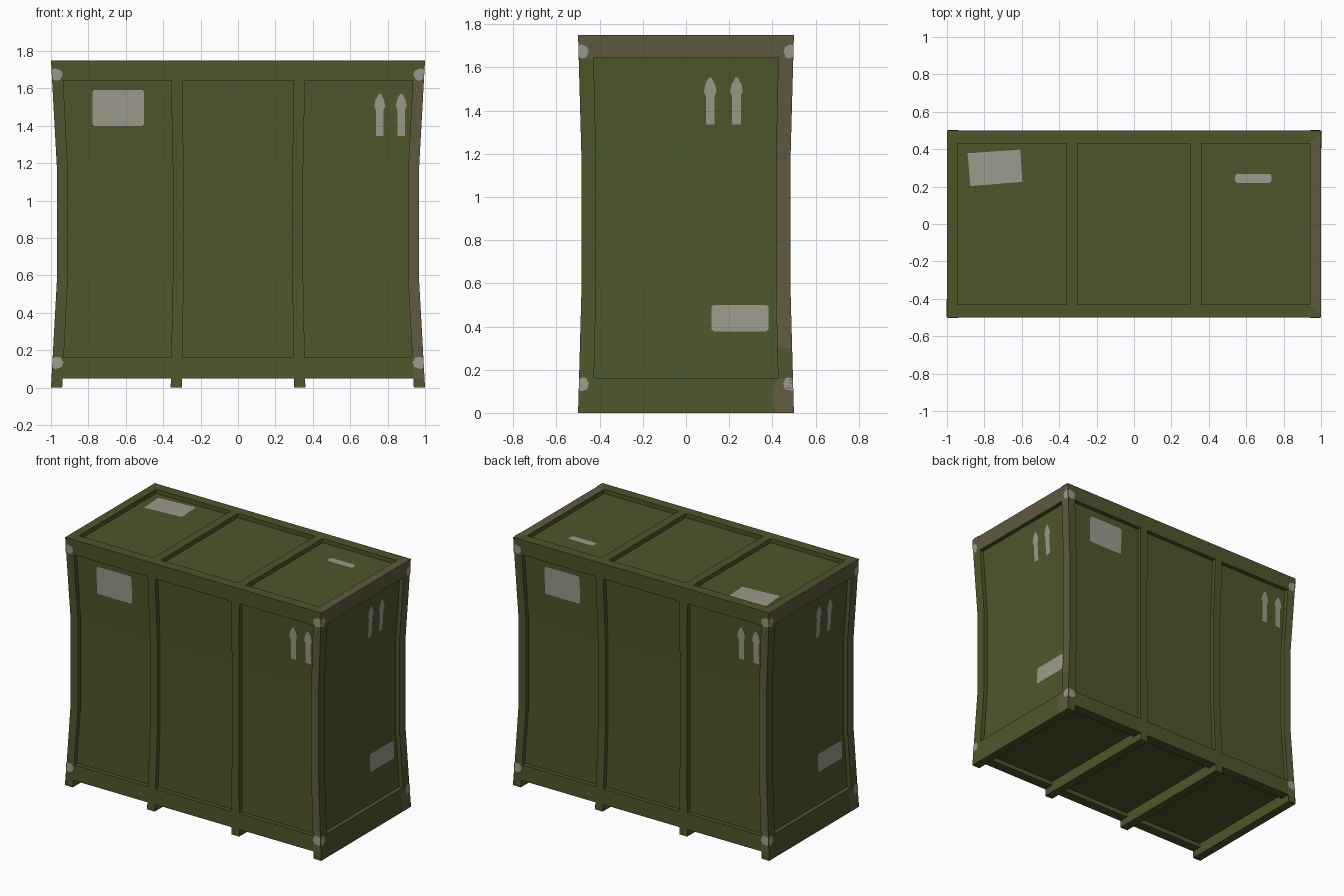
import bpy, bmesh
from mathutils import Vector

if "Cube" in bpy.data.objects:
    bpy.data.objects.remove(bpy.data.objects["Cube"])

XS = [-1, -.94, -.36, -.30, .30, .36, .94, 1]
YS = [-.5, -.43, .43, .5]
ZS = [.05, .16, .30, .58, 1.17, 1.643, 1.75]
DEPTH = .03          # panel recess


def material(name, rgb):
    m = bpy.data.materials.new(name)
    m.diffuse_color = (*rgb, 1)
    m.use_nodes = True
    m.node_tree.nodes["Principled BSDF"].inputs["Base Color"].default_value = m.diffuse_color
    return m


GREEN = material("olive_green", (.077, .094, .025))
BROWN = material("worn_brown", (.117, .102, .051))
GREY = material("pale_grey", (.335, .325, .265))
MATS = [GREEN, BROWN, GREY]


def pinch(z):
    # crate walls draw in slightly at mid height
    if z < .58:
        return 1 - .032 * z / .58
    if z > 1.17:
        return 1 - .032 * (1.75 - z) / .58
    return .968


def bent(x, y, z):
    s = pinch(z)
    return Vector((x * s, y * s, z))


# Each side maps (across, up, depth inward) to a point
SIDES = {
    "front": lambda u, v, d: bent(u, -.5 + d, v),
    "back": lambda u, v, d: bent(-u, .5 - d, v),
    "right": lambda u, v, d: bent(1 - d, u, v),
    "left": lambda u, v, d: bent(-1 + d, -u, v),
    "top": lambda u, v, d: Vector((u, v, 1.75 - d)),
    "bottom": lambda u, v, d: Vector((u * pinch(.05), v * pinch(.05), .05 + d)),
}


def finish(bm, name):
    me = bpy.data.meshes.new(name)
    bm.to_mesh(me)
    bm.free()
    for m in MATS:
        me.materials.append(m)
    ob = bpy.data.objects.new(name, me)
    bpy.context.collection.objects.link(ob)
    return ob


def add_side(bm, side, us, vs, cols, rows, worn):
    f = SIDES[side]

    def quad(pts, mat=0):
        bm.faces.new([bm.verts.new(f(*p)) for p in pts]).material_index = mat

    def is_panel(i, j):
        return i in cols and j in rows

    for i in range(len(us) - 1):
        for j in range(len(vs) - 1):
            a, b, c, e = us[i], us[i + 1], vs[j], vs[j + 1]
            d = DEPTH if is_panel(i, j) else 0
            quad([(a, c, d), (b, c, d), (b, e, d), (a, e, d)], int(worn(i, j)))
            if not d:
                continue
            # recess walls where the panel meets the frame
            for n, p, q in (((i - 1, j), (a, c), (a, e)), ((i + 1, j), (b, c), (b, e)),
                            ((i, j - 1), (a, c), (b, c)), ((i, j + 1), (a, e), (b, e))):
                if not is_panel(*n):
                    quad([(*p, 0), (*q, 0), (*q, d), (*p, d)])


# Crate body: frame with recessed panels on all six sides
bm = bmesh.new()
for side in ("front", "back"):
    add_side(bm, side, XS, ZS, (1, 3, 5), (1, 2, 3, 4), lambda i, j: i == 6 and j < 5)
for side in ("right", "left"):
    add_side(bm, side, YS, ZS, (1,), (1, 2, 3, 4),
             lambda i, j: j == 5 or (i == 2 and j >= 2))
add_side(bm, "top", XS, YS, (1, 3, 5), (1,), lambda i, j: i == 6 and j == 1)
add_side(bm, "bottom", XS, YS, (1, 3, 5), (1,), lambda i, j: False)
bmesh.ops.remove_doubles(bm, verts=bm.verts, dist=.0005)
bmesh.ops.recalc_face_normals(bm, faces=bm.faces)
finish(bm, "crate_body")

# Skids under the frame ribs
for k in (0, 2, 4, 6):
    bm = bmesh.new()
    bmesh.ops.create_cube(bm, size=1)
    for v in bm.verts:
        x = XS[k] if v.co.x < 0 else XS[k + 1]
        v.co = bent(x, v.co.y, .05 if v.co.z > 0 else 0)
    finish(bm, f"skid_{k // 2 + 1}")


def decals(name, side, polys, depth, mat):
    # thin painted shapes just above the surface
    f = SIDES[side]
    bm = bmesh.new()
    for pts in polys:
        flat = side in ("top", "bottom")
        verts = [bm.verts.new(f(u if flat else u / pinch(v), v, depth - .003)) for u, v in pts]
        face = bm.faces.new(verts)
        face.normal_update()
        u, v = pts[0]
        if face.normal.dot(f(u, v, 0) - f(u, v, .1)) < 0:
            face.normal_flip()
        face.material_index = MATS.index(mat)
    finish(bm, name)


def arrow(u, base, tip):
    half = [(.02, base), (.02, tip - .085), (.03, tip - .065), (.022, tip - .03), (.006, tip)]
    return [(u + w, z) for w, z in half] + [(u - w, z) for w, z in reversed(half)]


def label(a, b, c, e, r=.01):
    return [(a + r, c), (b - r, c), (b, c + r), (b, e - r),
            (b - r, e), (a + r, e), (a, e - r), (a, c + r)]


def corner_scuffs(edge, width):
    # worn paint patches near the four corners of a side
    polys = []
    for s in (-1, 1):
        for z, top in ((1.672, 1), (.135, -1)):
            shape = [(0, -.022), (0, .03), (.3, .035), (.85, .024), (1, 0), (.75, -.026), (.4, -.03)]
            polys.append([(s * (edge * pinch(z) - .001 - w * width), z + top * h) for w, h in shape])
    return polys


for side in ("front", "back"):
    decals(side + "_label", side, [label(-.777, -.503, 1.398, 1.592)], DEPTH, GREY)
    decals(side + "_arrows", side, [arrow(.758, 1.345, 1.57), arrow(.873, 1.345, 1.57)], DEPTH, GREY)
    decals(side + "_corner_scuffs", side, corner_scuffs(1, .058), 0, GREY)

for side in ("right", "left"):
    decals(side + "_label", side, [label(.117, .383, .378, .50)], DEPTH, GREY)
    decals(side + "_arrows", side, [arrow(.112, 1.335, 1.553), arrow(.234, 1.335, 1.553)], DEPTH, GREY)
    decals(side + "_corner_scuffs", side, corner_scuffs(.5, .045), 0, GREY)
    decals(side + "_bottom_wear", side,
           [[(.498, .005), (.42, .005), (.40, .04), (.397, .09), (.41, .14), (.43, .162), (.492, .162)]],
           0, BROWN)

# Lid markings and worn mitred corners
decals("lid_label", "top", [[(-.89, .378), (-.608, .398), (-.597, .225), (-.875, .203)]], DEPTH, GREY)
decals("lid_marking", "top", [label(.54, .735, .22, .268)], DEPTH, GREY)
decals("lid_corner_wear", "top",
       [[(.94, .43), (1, .43), (1, .49)], [(.94, -.43), (1, -.43), (1, -.49)]], 0, BROWN)
